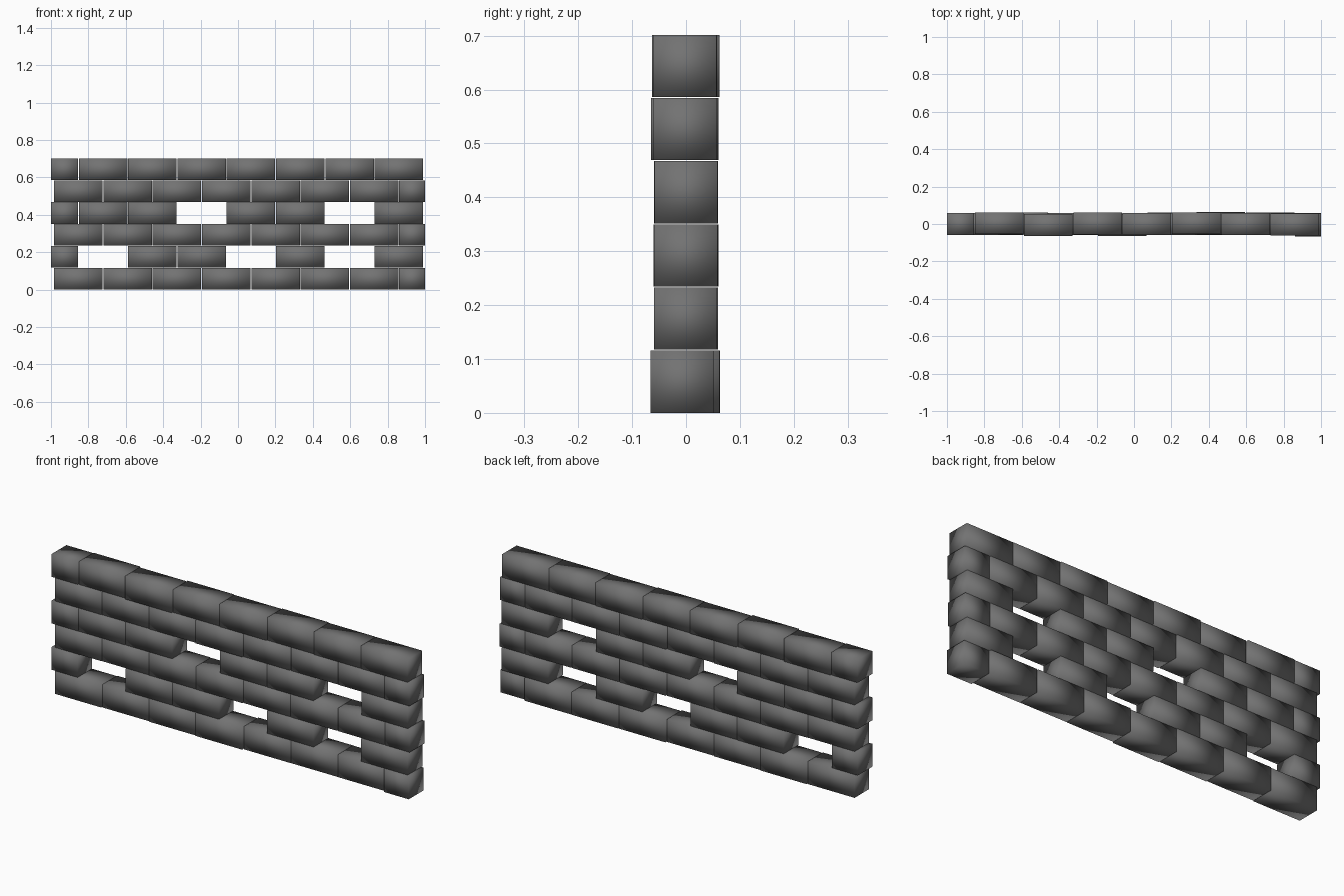
import bpy

if "Cube" in bpy.data.objects:
    bpy.data.objects.remove(bpy.data.objects["Cube"])

stone = bpy.data.materials.new("dark grey stone")
stone.diffuse_color = (0.17, 0.17, 0.17, 1)
stone.use_nodes = True
stone.node_tree.nodes["Principled BSDF"].inputs["Base Color"].default_value = stone.diffuse_color

PITCH_X, PITCH_Z = 0.2635, 0.1172
GAP, HEIGHT, DEPTH = 0.004, 0.1155, 0.117


def brick(name, x0, x1, y, row):
    """Smooth-shaded block spanning x0..x1 in the given course."""
    bpy.ops.mesh.primitive_cube_add(size=1)
    o = bpy.context.object
    o.name = name
    z = row * PITCH_Z + HEIGHT / 2
    for v in o.data.vertices:
        v.co.x = (x0 + x1) / 2 + v.co.x * (x1 - x0)
        v.co.y = y + v.co.y * DEPTH
        v.co.z = z + v.co.z * HEIGHT
    o.data.materials.append(stone)
    bpy.ops.object.shade_smooth()


# small in/out shifts of the bricks, in thousandths, per course
shifts = [
    [0, 4, 0, -4, 4, 5, 4, -7],
    [-1, 0, 1, -1, 0, 1, 0, -1],
    [0, 2, 0, -2, 2, 1, 1, 0],
    [-1, 0, 1, 0, 1, -1, 0, 0],
    [0, 2, -1, -6, 1, 2, 1, -2],
    [0, 4, -5, 3, -1, 4, -1, -2],
]
# missing bricks, as (course, position)
holes = {(1, 1), (1, 4), (1, 6), (3, 3), (3, 6)}

for row in range(6):
    for i in range(8):
        if (row, i) in holes:
            continue
        if row % 2 == 0:      # half brick at the right end
            x0 = -0.983 + i * PITCH_X
            x1 = 1.0 if i == 7 else x0 + PITCH_X - GAP
        else:                 # half brick at the left end
            x0 = -1.0 if i == 0 else -0.851 + (i - 1) * PITCH_X
            x1 = -0.851 + i * PITCH_X - GAP
        brick(f"brick_{row}_{i}", x0, x1, shifts[row][i] / 1000, row)
